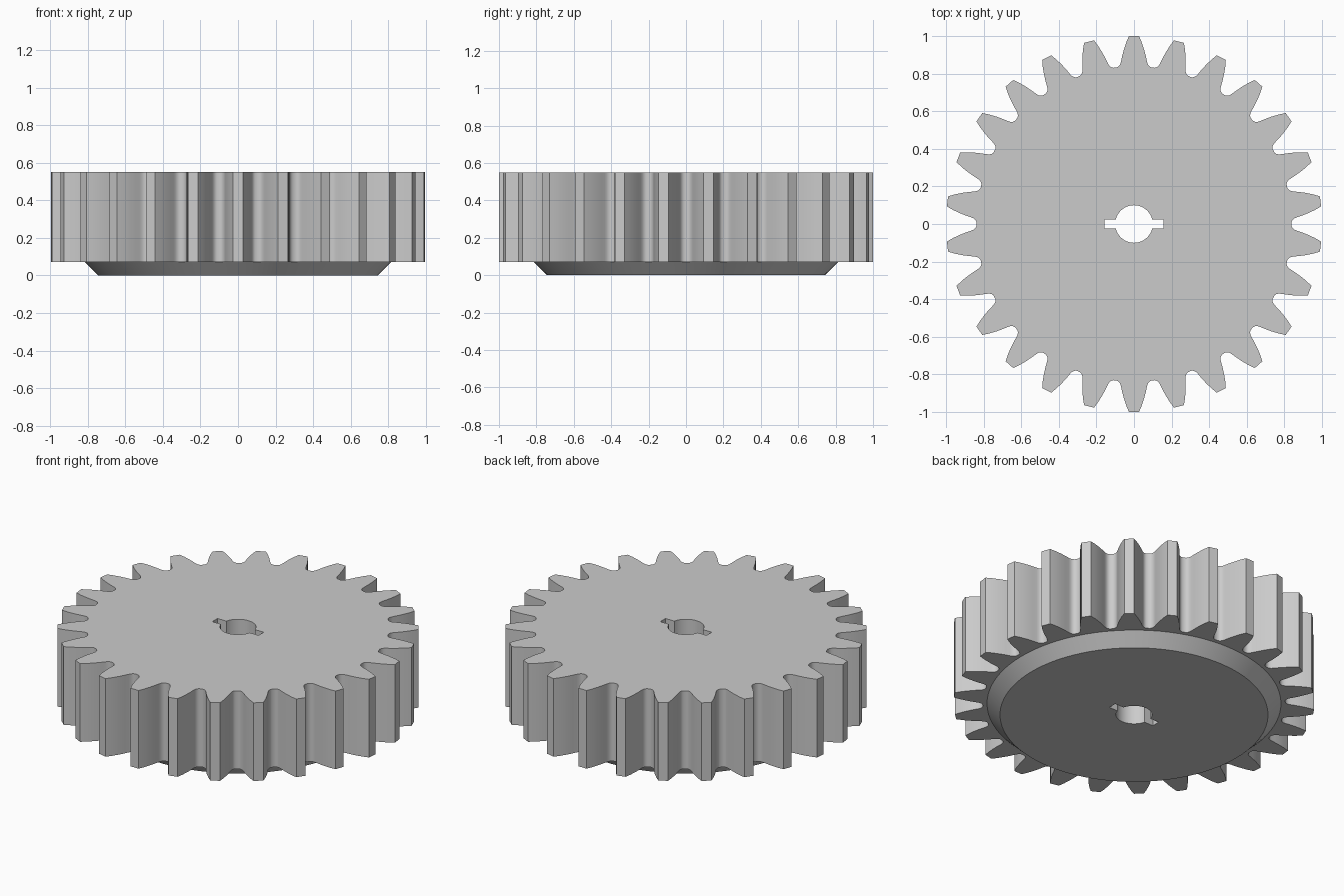
import bpy, bmesh
from math import sin, cos, pi, asin, radians

cube = bpy.data.objects.get("Cube")
if cube:
    bpy.data.objects.remove(cube)

TEETH = 26
TOP, SHOULDER = 0.55, 0.072
BORE, KEY_X, KEY_Y = 0.1, 0.157, 0.025

# Half a tooth from tip corner to root: (half width, height along the tooth axis)
FLANK = [(0.027, 1.0), (0.042, 0.965), (0.055, 0.925), (0.064, 0.89),
         (0.069, 0.866), (0.073, 0.852), (0.08, 0.841), (0.09, 0.834)]


def gear_outline():
    """Tooth profile repeated around the wheel."""
    tooth = [(-x, y) for x, y in reversed(FLANK)] + FLANK
    points = []
    for i in range(TEETH):
        a = 2 * pi * i / TEETH
        points += [(x * cos(a) + y * sin(a), y * cos(a) - x * sin(a)) for x, y in tooth]
    return points


def bore_outline(steps=20):
    """Round bore with a keyway slot on each side."""
    start = asin(KEY_Y / BORE)
    half = [(KEY_X, -KEY_Y), (KEY_X, KEY_Y)]
    for i in range(steps + 1):
        a = start + (pi - 2 * start) * i / steps
        half.append((BORE * cos(a), BORE * sin(a)))
    return half + [(-x, -y) for x, y in half]


def circle(radius, count=96):
    return [(radius * cos(2 * pi * i / count), radius * sin(2 * pi * i / count))
            for i in range(count)]


def add_ring(bm, points, z):
    verts = [bm.verts.new((x, y, z)) for x, y in points]
    edges = [bm.edges.new((verts[i - 1], verts[i])) for i in range(len(verts))]
    return verts, edges


def wall(bm, low, high):
    for i in range(len(low[0])):
        bm.faces.new((low[0][i - 1], low[0][i], high[0][i], high[0][i - 1]))


def cap(bm, outer, inner, direction):
    bmesh.ops.triangle_fill(bm, edges=outer[1] + inner[1], use_beauty=True,
                            normal=(0, 0, direction))


bm = bmesh.new()
teeth_top = add_ring(bm, gear_outline(), TOP)
teeth_low = add_ring(bm, gear_outline(), SHOULDER)
hub_top = add_ring(bm, circle(0.815), SHOULDER)
hub_low = add_ring(bm, circle(0.743), 0)
bore_top = add_ring(bm, bore_outline(), TOP)
bore_low = add_ring(bm, bore_outline(), 0)

# Flat faces: top, underside of the teeth, bottom
cap(bm, teeth_top, bore_top, 1)
cap(bm, teeth_low, hub_top, -1)
cap(bm, hub_low, bore_low, -1)

# Walls: teeth, chamfered shoulder, keyed bore
wall(bm, teeth_low, teeth_top)
wall(bm, hub_low, hub_top)
wall(bm, bore_low, bore_top)
bmesh.ops.recalc_face_normals(bm, faces=bm.faces)

mesh = bpy.data.meshes.new("gear_wheel")
bm.to_mesh(mesh)
bm.free()
gear = bpy.data.objects.new("gear_wheel", mesh)
bpy.context.collection.objects.link(gear)

# Plain grey metal
grey = bpy.data.materials.new("grey")
grey.use_nodes = True
colour = (0.6, 0.6, 0.6, 1)
grey.diffuse_color = colour
grey.node_tree.nodes["Principled BSDF"].inputs["Base Color"].default_value = colour
mesh.materials.append(grey)

bpy.context.view_layer.objects.active = gear
gear.select_set(True)
bpy.ops.object.shade_smooth_by_angle(angle=radians(30))
